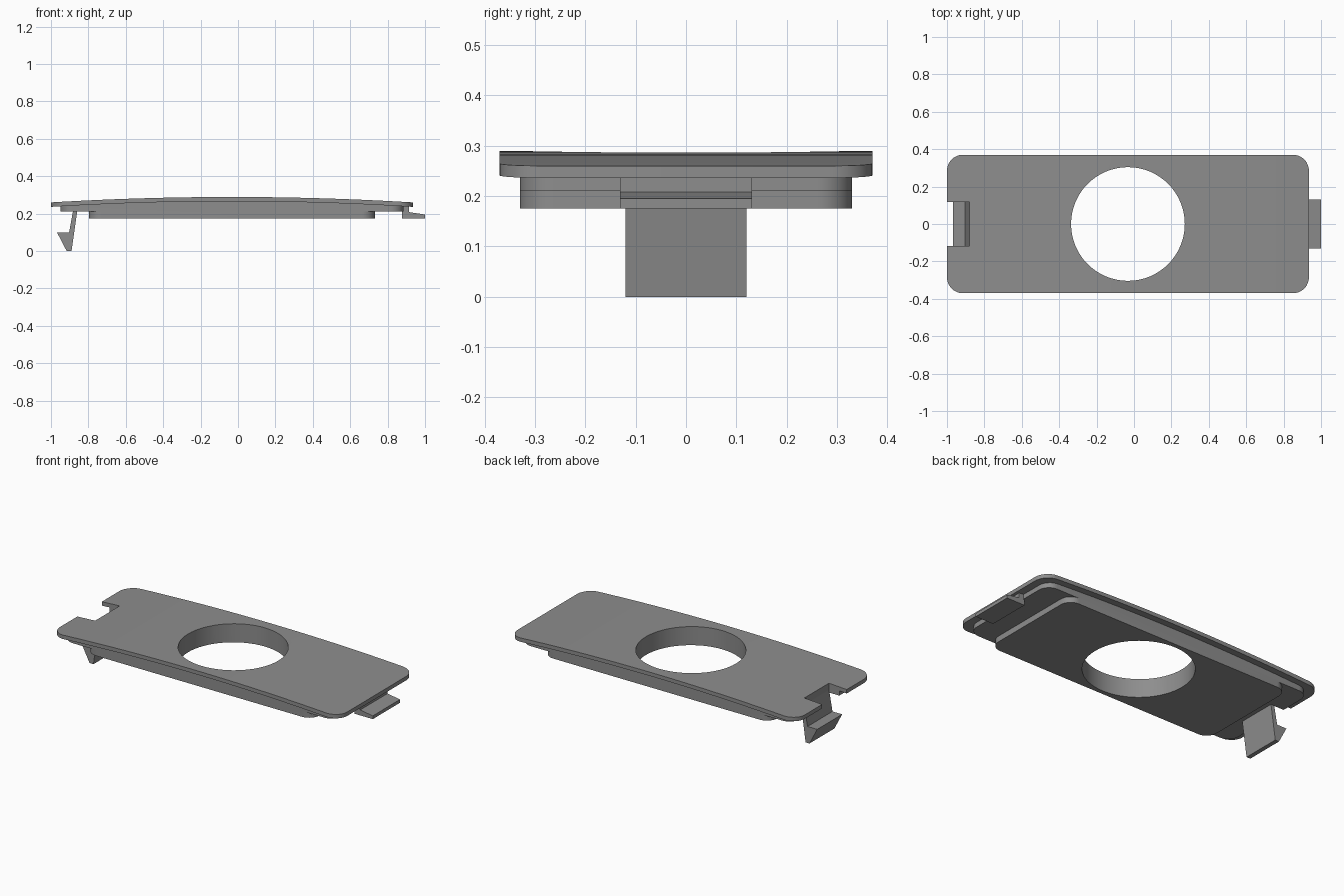
import bpy, bmesh, math

if "Cube" in bpy.data.objects:
    bpy.data.objects.remove(bpy.data.objects["Cube"])

CX = -0.0325          # centre of the plate and hole along x
grey = bpy.data.materials.new("mid grey")
grey.diffuse_color = (0.27, 0.27, 0.27, 1)
grey.use_nodes = True
grey.node_tree.nodes["Principled BSDF"].inputs["Base Color"].default_value = grey.diffuse_color


def prism(name, pts, offset):
    """Extrude a closed 3D outline along an offset vector."""
    bm = bmesh.new()
    face = bm.faces.new([bm.verts.new(p) for p in pts])
    ext = bmesh.ops.extrude_face_region(bm, geom=[face])
    verts = [g for g in ext["geom"] if isinstance(g, bmesh.types.BMVert)]
    bmesh.ops.translate(bm, verts=verts, vec=offset)
    bmesh.ops.recalc_face_normals(bm, faces=bm.faces)
    mesh = bpy.data.meshes.new(name)
    bm.to_mesh(mesh)
    bm.free()
    mesh.materials.append(grey)
    obj = bpy.data.objects.new(name, mesh)
    bpy.context.collection.objects.link(obj)
    return obj


def side_profile(name, pts, half_width):
    return prism(name, [(x, -half_width, z) for x, z in pts], (0, 2 * half_width, 0))


def rounded_slab(name, hx, hy, r, z0, z1):
    pts = []
    for i, (sx, sy) in enumerate([(1, 1), (-1, 1), (-1, -1), (1, -1)]):
        for k in range(13):
            a = math.pi / 2 * (i + k / 12)
            pts.append((CX + sx * (hx - r) + r * math.cos(a),
                        sy * (hy - r) + r * math.sin(a), z0))
    return prism(name, pts, (0, 0, z1 - z0))


def arch(z_end, z_mid, n=32):
    """Shallow crown running the length of the plate."""
    return [(CX + t * 1.0, z_mid - (z_mid - z_end) * (t / 0.9675) ** 2)
            for t in (-1 + 2 * i / n for i in range(n + 1))]


def boolean(obj, other, operation):
    mod = obj.modifiers.new("cut", "BOOLEAN")
    mod.operation, mod.solver, mod.object = operation, "EXACT", other
    bpy.context.view_layer.objects.active = obj
    bpy.ops.object.modifier_apply(modifier=mod.name)
    bpy.data.objects.remove(other)


# Crowned top plate
plate = rounded_slab("cover_plate", 0.9675, 0.37, 0.085, 0.15, 0.4)
boolean(plate, side_profile("crown", arch(0.26, 0.289) + arch(0.236, 0.266)[::-1], 0.5),
        "INTERSECT")

# Stepped underside: rim filling up to the crown, then the shorter lower block
rim = rounded_slab("rim", 0.9175, 0.33, 0.07, 0.21, 0.4)
boolean(rim, side_profile("rim_crown", arch(0.248, 0.277) + [(1.1, 0.1), (-1.1, 0.1)], 0.5),
        "INTERSECT")
boolean(plate, rim, "UNION")
boolean(plate, rounded_slab("lower_block", 0.765, 0.33, 0.07, 0.175, 0.21), "UNION")

# Round opening and the notch above the clip
ring = [(CX + 0.304 * math.cos(math.tau * i / 64), 0.304 * math.sin(math.tau * i / 64), 0)
        for i in range(64)]
boolean(plate, prism("hole_cutter", ring, (0, 0, 0.5)), "DIFFERENCE")
boolean(plate, side_profile("notch_cutter",
        [(-1.1, 0.1), (-0.88, 0.1), (-0.88, 0.4), (-1.1, 0.4)], 0.118), "DIFFERENCE")

# Hooked snap clip on the left end
side_profile("snap_clip", [(-0.88, 0.225), (-0.903, 0.1), (-0.968, 0.1), (-0.916, 0),
                           (-0.89, 0), (-0.858, 0.225)], 0.12)

# Fixed tongue on the right end
side_profile("end_tongue", [(0.878, 0.24), (0.878, 0.175), (1, 0.175), (1, 0.195),
                            (0.915, 0.208), (0.915, 0.24)], 0.131)

# Smooth the curved walls, keep the edges crisp
bpy.ops.object.select_all(action="DESELECT")
plate.select_set(True)
bpy.context.view_layer.objects.active = plate
bpy.ops.object.shade_smooth_by_angle(angle=math.radians(30))
